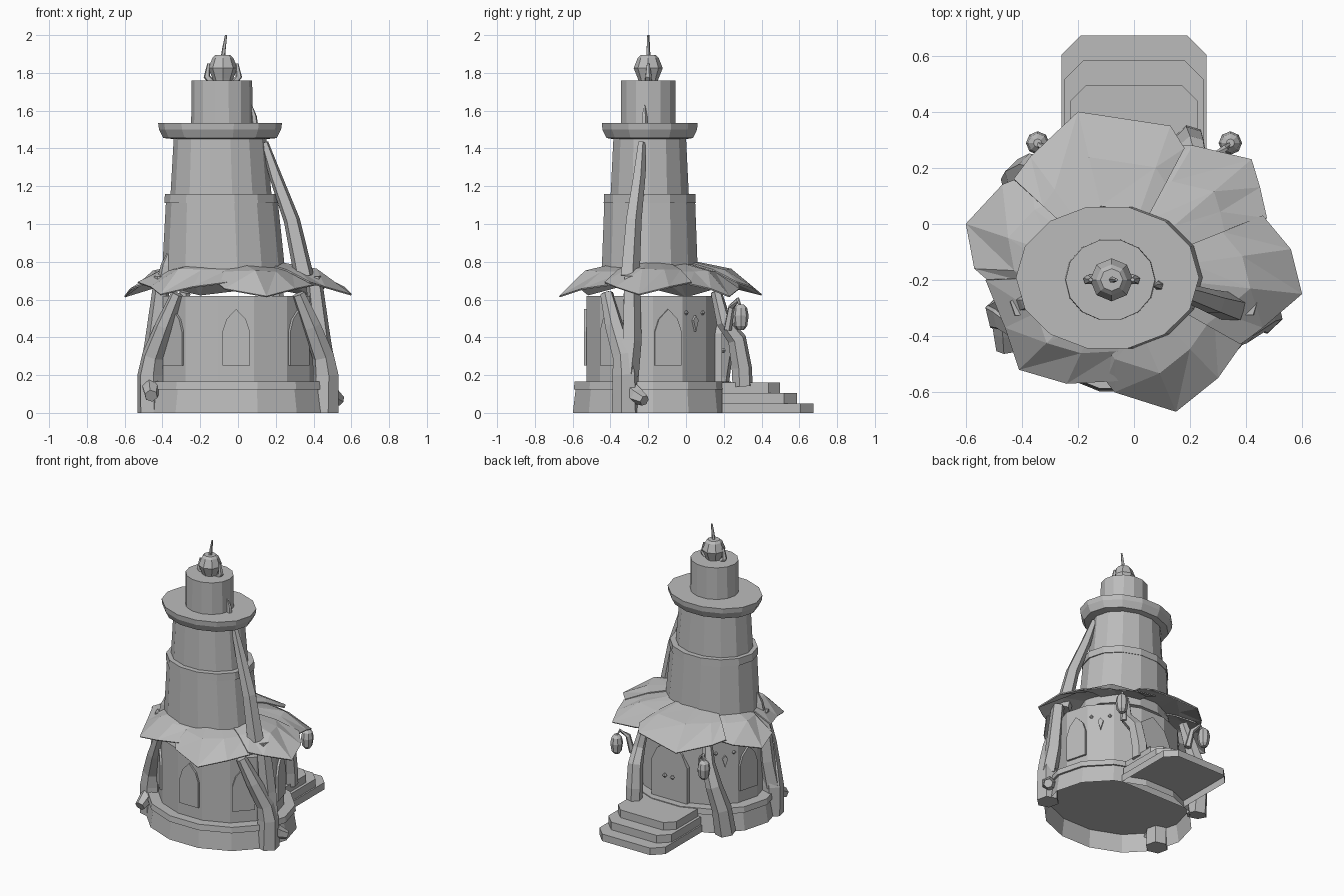
import bpy, bmesh
from math import pi, sin, cos, radians
from mathutils import Vector, Matrix

if "Cube" in bpy.data.objects:
    bpy.data.objects.remove(bpy.data.objects["Cube"])

grey = bpy.data.materials.new("stone grey")
grey.use_nodes = True
GREY = (0.5, 0.5, 0.5, 1)
grey.diffuse_color = GREY
grey.node_tree.nodes["Principled BSDF"].inputs["Base Color"].default_value = GREY

SIDES = 14


def finish(name, bm):
    mesh = bpy.data.meshes.new(name)
    bm.to_mesh(mesh)
    bm.free()
    mesh.materials.append(grey)
    obj = bpy.data.objects.new(name, mesh)
    bpy.context.collection.objects.link(obj)
    return obj


def skin(name, rings, bottom=True):
    """Bridge rings of points; cap the top and, if wanted, the bottom."""
    bm = bmesh.new()
    loops = [[bm.verts.new(p) for p in ring] for ring in rings]
    n = len(loops[0])
    for a, b in zip(loops, loops[1:]):
        for i in range(n):
            j = (i + 1) % n
            bm.faces.new((a[i], a[j], b[j], b[i]))
    bm.faces.new(loops[-1])
    base = bm.faces.new(loops[0])
    bmesh.ops.recalc_face_normals(bm, faces=bm.faces)
    if not bottom:
        bmesh.ops.delete(bm, geom=[base], context="FACES_ONLY")
    return finish(name, bm)


def drum(name, levels, sides=SIDES, bottom=True):
    """Levels are (z, centre x, centre y, radius x, radius y)."""
    angles = [2 * pi * i / sides for i in range(sides)]
    return skin(name, [[(cx + rx * cos(a), cy + ry * sin(a), z) for a in angles]
                       for z, cx, cy, rx, ry in levels], bottom)


def limb(name, points, radii, sides=5):
    """Tapered low-poly branch through the points."""
    pts = [Vector(p) for p in points]
    rings = []
    for i, p in enumerate(pts):
        d = (pts[min(i + 1, len(pts) - 1)] - pts[max(i - 1, 0)]).normalized()
        u = d.cross(Vector((0.3, 1, 0.1))).normalized()
        v = d.cross(u)
        rings.append([p + radii[i] * (u * cos(2 * pi * k / sides) + v * sin(2 * pi * k / sides))
                      for k in range(sides)])
    return skin(name, rings)


def plate(name, outline, matrix, depth):
    """Flat outline in local x, z pushed out along local y."""
    return skin(name, [[matrix @ Vector((x, y, z)) for x, z in outline] for y in (0, depth)])


def arch(w, z0, z1, z2):
    rise = z1 + (z2 - z1) * 0.55
    return [(-w, z0), (w, z0), (w, z1), (w * 0.7, rise), (0, z2), (-w * 0.7, rise), (-w, z1)]


# Ground floor, hollow under the base
BX, BY, RX, RY = -0.01, -0.175, 0.43, 0.36
drum("base", [(0, BX, BY, 0.515, 0.435), (0.125, BX, BY, 0.495, 0.42)], bottom=False)
drum("base_trim", [(0.125, BX, BY, 0.51, 0.43), (0.165, BX, BY, 0.505, 0.425)])
drum("lower_wall", [(0.165, BX, BY, RX, RY), (0.62, BX, BY, RX, RY)])

# Upper tower
TX, TY = -0.085, -0.192
drum("tower_lower", [(0.72, -0.075, TY, 0.328, 0.262), (1.11, TX, TY, 0.297, 0.247)])
drum("tower_band", [(1.11, TX, TY, 0.305, 0.25), (1.16, TX, TY, 0.302, 0.248)])
drum("tower_upper", [(1.16, -0.09, TY, 0.267, 0.212), (1.46, -0.095, TY, 0.245, 0.197)])
drum("parapet", [(1.45, -0.095, TY, 0.25, 0.20), (1.455, -0.095, TY, 0.3, 0.235),
                 (1.5, -0.095, TY, 0.323, 0.257), (1.535, -0.095, TY, 0.328, 0.26)])
drum("top_drum", [(1.53, TX, -0.2, 0.163, 0.148), (1.76, TX, -0.2, 0.16, 0.147)])

# Finial with spike and curled side horns
drum("finial_bulb", [(z, -0.08, -0.2, r, r) for z, r in
                     ((1.74, 0.045), (1.77, 0.055), (1.825, 0.077), (1.88, 0.055), (1.895, 0.04))], 8)
limb("finial_spike", [(-0.08, -0.2, 1.88), (-0.074, -0.2, 1.93), (-0.063, -0.2, 2.0)],
     [0.012, 0.01, 0.006])
for side, label in ((-1, "right"), (1, "left")):
    limb(label + "_finial_horn", [(-0.08 + side * x, -0.2, z) for x, z in
                                  ((0.05, 1.74), (0.085, 1.78), (0.075, 1.85))], [0.02, 0.018, 0.008])

# Leaf canopy: drooping, folded leaves, each lowest at its middle tip
leaves = [((-0.5, -0.22), (-0.57, -0.16), (-0.6, 0.0), (-0.47, 0.14), (-0.37, 0.18)),
          ((-0.43, 0.16), (-0.37, 0.24), (-0.2, 0.4), (0.13, 0.35), (0.18, 0.27)),
          ((0.05, 0.28), (0.21, 0.28), (0.42, 0.23), (0.45, 0.13), (0.475, 0.02)),
          ((0.46, 0.03), (0.56, -0.09), (0.6, -0.25), (0.46, -0.37), (0.38, -0.43)),
          ((0.42, -0.38), (0.3, -0.55), (0.15, -0.67), (-0.07, -0.6), (-0.1, -0.56)),
          ((-0.05, -0.56), (-0.24, -0.57), (-0.41, -0.52), (-0.46, -0.37), (-0.53, -0.2))]
heights = ((0.68, 0.745), (0.655, 0.745), (0.615, 0.75), (0.655, 0.745), (0.68, 0.745))
hub = Vector((-0.06, -0.18, 0))
for i, outline in enumerate(leaves):
    lift = 0.01 * (i % 2)
    bm = bmesh.new()
    spokes = []
    for (x, y), (low, mid) in zip(outline, heights):
        spokes.append([bm.verts.new(hub.lerp(Vector((x, y, 0)), t) + Vector((0, 0, z + lift)))
                       for t, z in ((0.42, 0.785), (0.72, mid), (1, low))])
    for a, b in zip(spokes, spokes[1:]):
        for k in range(2):
            bm.faces.new((a[k], a[k + 1], b[k + 1]))
            bm.faces.new((a[k], b[k + 1], b[k]))
    bmesh.ops.recalc_face_normals(bm, faces=bm.faces)
    thick = finish("canopy_leaf", bm).modifiers.new("Thickness", "SOLIDIFY")
    thick.thickness = 0.008
    thick.offset = 0


# Windows and small wall ornaments sit on wall facets
def facet(degrees):
    half = pi / SIDES
    a, b = (Vector((BX + RX * cos(t), BY + RY * sin(t), 0))
            for t in (radians(degrees) - half, radians(degrees) + half))
    tangent = (b - a).normalized()
    normal = Vector((tangent.y, -tangent.x, 0))
    m = Matrix((tangent, normal, Vector((0, 0, 1)))).transposed().to_4x4()
    m.translation = (a + b) / 2
    return m


STEP = 360 / SIDES
for k in (0, -2, 2, -4, 4):
    plate("arched_window", arch(0.073, 0.25, 0.43, 0.55), facet(-90 + k * STEP), 0.014)
for k in (5, -5):
    m = facet(-90 + k * STEP)
    plate("diamond_ornament", [(0, 0.43), (0.018, 0.49), (0, 0.515), (-0.018, 0.49)], m, 0.014)
    for x in (-0.06, 0.06):
        c = m @ Vector((x, 0, 0.53))
        drum("wall_stud", [(0.53 + z, c.x, c.y, r, r) for z, r in
                           ((-0.012, 0.005), (0, 0.014), (0.012, 0.005))], 6)

# Back door, knobs and stairs
plate("door", arch(0.14, 0.16, 0.42, 0.58), Matrix.Translation((0, 0.1, 0)), 0.09)
for x in (-0.03, 0.03):
    drum("door_knob", [(0.33 + z, x, 0.197, r, r) for z, r in
                       ((-0.013, 0.006), (0, 0.016), (0.013, 0.006))], 6)
for z0, z1, w, y, c in ((0, 0.05, 0.26, 0.675, 0.07), (0.05, 0.105, 0.25, 0.588, 0.07),
                        (0.105, 0.16, 0.23, 0.498, 0.06)):
    outline = [(-w, 0.19), (w, 0.19), (w, y - c), (w - c, y), (c - w, y), (-w, y - c)]
    skin("stair_step", [[(px, py, z) for px, py in outline] for z in (z0, z1)], bottom=False)

# Twisted roots and hanging lanterns, one set per side
for side, label in ((-1, "right"), (1, "left")):
    def pair(points):
        return [(side * x, y, z) for x, y, z in points]

    limb(label + "_root", pair([(0.46, -0.32, 0), (0.465, -0.32, 0.2), (0.45, -0.33, 0.3),
                                (0.39, -0.38, 0.46), (0.32, -0.42, 0.63)]),
         [0.075, 0.07, 0.06, 0.05, 0.035], 6)
    limb(label + "_root_fork", pair([(0.465, -0.31, 0.2), (0.44, -0.29, 0.38), (0.4, -0.29, 0.72)]),
         [0.06, 0.055, 0.045])
    drum(label + "_lantern", [(z, side * 0.345, 0.29, r, r) for z, r in
                              ((0.44, 0.018), (0.46, 0.034), (0.515, 0.042), (0.555, 0.034), (0.575, 0.015))], 8)
    limb(label + "_lantern_hook", pair([(0.27, 0.22, 0.44), (0.29, 0.24, 0.56), (0.33, 0.275, 0.6),
                                        (0.345, 0.29, 0.56)]), [0.022, 0.018, 0.012, 0.007])
limb("left_root_toe", [(0.46, -0.31, 0.13), (0.5, -0.26, 0.09), (0.54, -0.22, 0.065)],
     [0.055, 0.045, 0.03], 6)
limb("right_root_toe", [(-0.46, -0.32, 0.15), (-0.46, -0.39, 0.12), (-0.46, -0.45, 0.09)],
     [0.055, 0.045, 0.035], 6)

# Door posts: one stands on the stairs, the other beside them
limb("left_door_post", [(0.2, 0.3, 0.14), (0.2, 0.295, 0.24), (0.21, 0.27, 0.39),
                        (0.23, 0.2, 0.48), (0.21, 0.16, 0.64)], [0.055, 0.055, 0.05, 0.04, 0.03], 6)
limb("right_door_post", [(-0.41, 0.14, 0.02), (-0.4, 0.17, 0.2), (-0.36, 0.2, 0.36),
                         (-0.31, 0.19, 0.5), (-0.28, 0.16, 0.64)], [0.07, 0.065, 0.055, 0.045, 0.03], 6)

# Branch climbing the tower and stray shoots
limb("climbing_branch", [(0.35, -0.3, 0.72), (0.285, -0.28, 1.02), (0.2, -0.25, 1.25),
                         (0.14, -0.235, 1.43)], [0.055, 0.045, 0.035, 0.022])
limb("parapet_shoot", [(0.09, -0.22, 1.52), (0.085, -0.22, 1.57), (0.07, -0.22, 1.63)], [0.018, 0.015, 0.004])
limb("canopy_shoot", [(-0.4, -0.28, 0.66), (-0.38, -0.28, 0.78), (-0.35, -0.27, 0.89)], [0.04, 0.03, 0.005])
